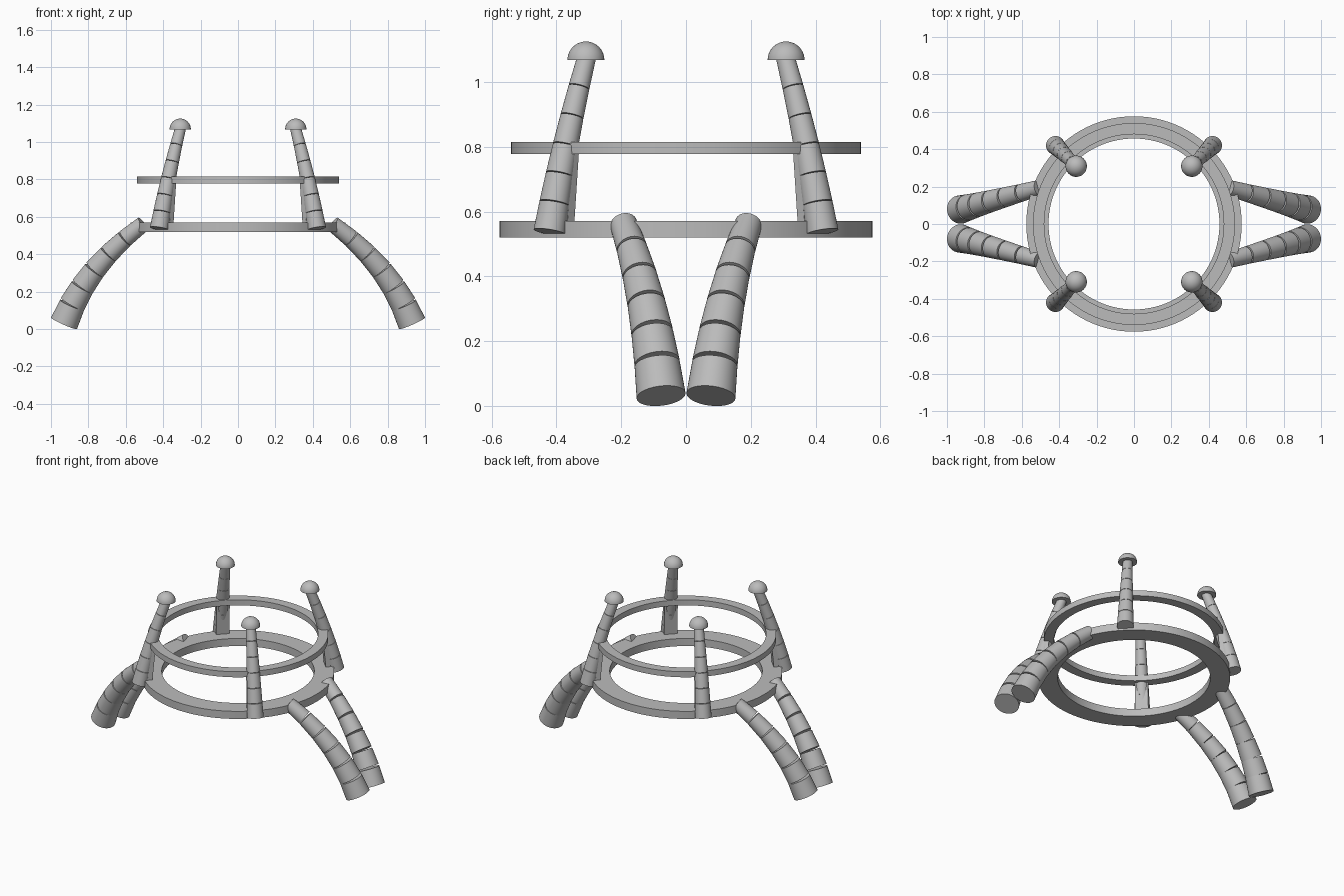
import bpy, bmesh, math
from mathutils import Vector, Matrix

cube = bpy.data.objects.get("Cube")
if cube:
    bpy.data.objects.remove(cube, do_unlink=True)

grey = bpy.data.materials.new("light grey")
grey.use_nodes = True
colour = (0.5, 0.5, 0.5, 1)
grey.diffuse_color = colour
grey.node_tree.nodes["Principled BSDF"].inputs["Base Color"].default_value = colour


def finish(bm, name):
    bmesh.ops.recalc_face_normals(bm, faces=bm.faces)
    mesh = bpy.data.meshes.new(name)
    bm.to_mesh(mesh)
    bm.free()
    obj = bpy.data.objects.new(name, mesh)
    bpy.context.collection.objects.link(obj)
    mesh.materials.append(grey)
    bpy.ops.object.select_all(action='DESELECT')
    obj.select_set(True)
    bpy.context.view_layer.objects.active = obj
    bpy.ops.object.shade_smooth_by_angle(angle=math.radians(35))
    return obj


def ring(name, inner, outer, low, high):
    bm = bmesh.new()
    corners = [(inner, low), (outer, low), (outer, high), (inner, high)]
    verts = [bm.verts.new((r, 0, z)) for r, z in corners]
    edges = [bm.edges.new((verts[i], verts[(i + 1) % 4])) for i in range(4)]
    bmesh.ops.spin(bm, geom=verts + edges, cent=(0, 0, 0), axis=(0, 0, 1),
                   angle=math.tau, steps=96, use_merge=True)
    bmesh.ops.remove_doubles(bm, verts=bm.verts, dist=0.0001)
    finish(bm, name)


def segmented_limb(name, start, control, end, r_start, r_end, count=6, gap=0.003):
    """Straight tapered pieces along a bowed path, leaving wedge gaps on the outside."""
    def point(t):
        return start * (1 - t) ** 2 + control * 2 * t * (1 - t) + end * t ** 2
    bm = bmesh.new()
    for i in range(count):
        a, b = point(i / count), point((i + 1) / count)
        axis = (b - a).normalized()
        if i > 0:
            a = a + axis * gap
        if i < count - 1:
            b = b - axis * gap
        radius = [r_start + (r_end - r_start) * k / count for k in (i, i + 1)]
        place = Matrix.Translation((a + b) / 2) @ axis.to_track_quat('Z', 'Y').to_matrix().to_4x4()
        bmesh.ops.create_cone(bm, cap_ends=True, segments=40, radius1=radius[0],
                              radius2=radius[1], depth=(b - a).length, matrix=place)
    finish(bm, name)


def dome(name, centre, radius):
    bm = bmesh.new()
    bmesh.ops.create_uvsphere(bm, u_segments=40, v_segments=20, radius=radius)
    cut = bmesh.ops.bisect_plane(bm, geom=bm.verts[:] + bm.edges[:] + bm.faces[:],
                                 plane_co=(0, 0, 0), plane_no=(0, 0, -1), clear_outer=True)
    rim = [e for e in cut["geom_cut"] if isinstance(e, bmesh.types.BMEdge)]
    bmesh.ops.contextual_create(bm, geom=rim)
    bmesh.ops.translate(bm, verts=bm.verts, vec=centre)
    finish(bm, name)


def brace(name, angle):
    # leaning block between the rings, on the inner side of an upright
    bm = bmesh.new()
    bmesh.ops.create_cube(bm, size=1)
    for v in bm.verts:
        top = v.co.z > 0
        inner = 0.507 if top else 0.528
        v.co = (inner + (0.03 if v.co.x > 0 else 0), v.co.y * 0.08, 0.79 if top else 0.56)
    bmesh.ops.rotate(bm, verts=bm.verts, cent=(0, 0, 0), matrix=Matrix.Rotation(angle, 3, 'Z'))
    finish(bm, name)


# Two hoops
ring("lower_ring", 0.457, 0.576, 0.52, 0.57)
ring("upper_ring", 0.48, 0.54, 0.778, 0.815)

for sx, side in ((1, "left"), (-1, "right")):
    for sy, end in ((-1, "front"), (1, "back")):
        tag = f"{end}_{side}"

        def at(x, y, z):
            return Vector((sx * x, sy * y, z))

        # Leaning upright with its rounded cap and brace
        segmented_limb(f"{tag}_upright", at(0.421, 0.421, 0.537), at(0.38, 0.38, 0.8),
                       at(0.307, 0.307, 1.075), 0.05, 0.029, gap=0.001)
        dome(f"{tag}_cap", at(0.309, 0.309, 1.068), 0.057)
        brace(f"{tag}_brace", math.atan2(sy, sx))

        # Bowed leg
        segmented_limb(f"{tag}_leg", at(0.507, 0.193, 0.562), at(0.815, 0.109, 0.335),
                       at(0.93, 0.077, 0.031), 0.042, 0.076)
